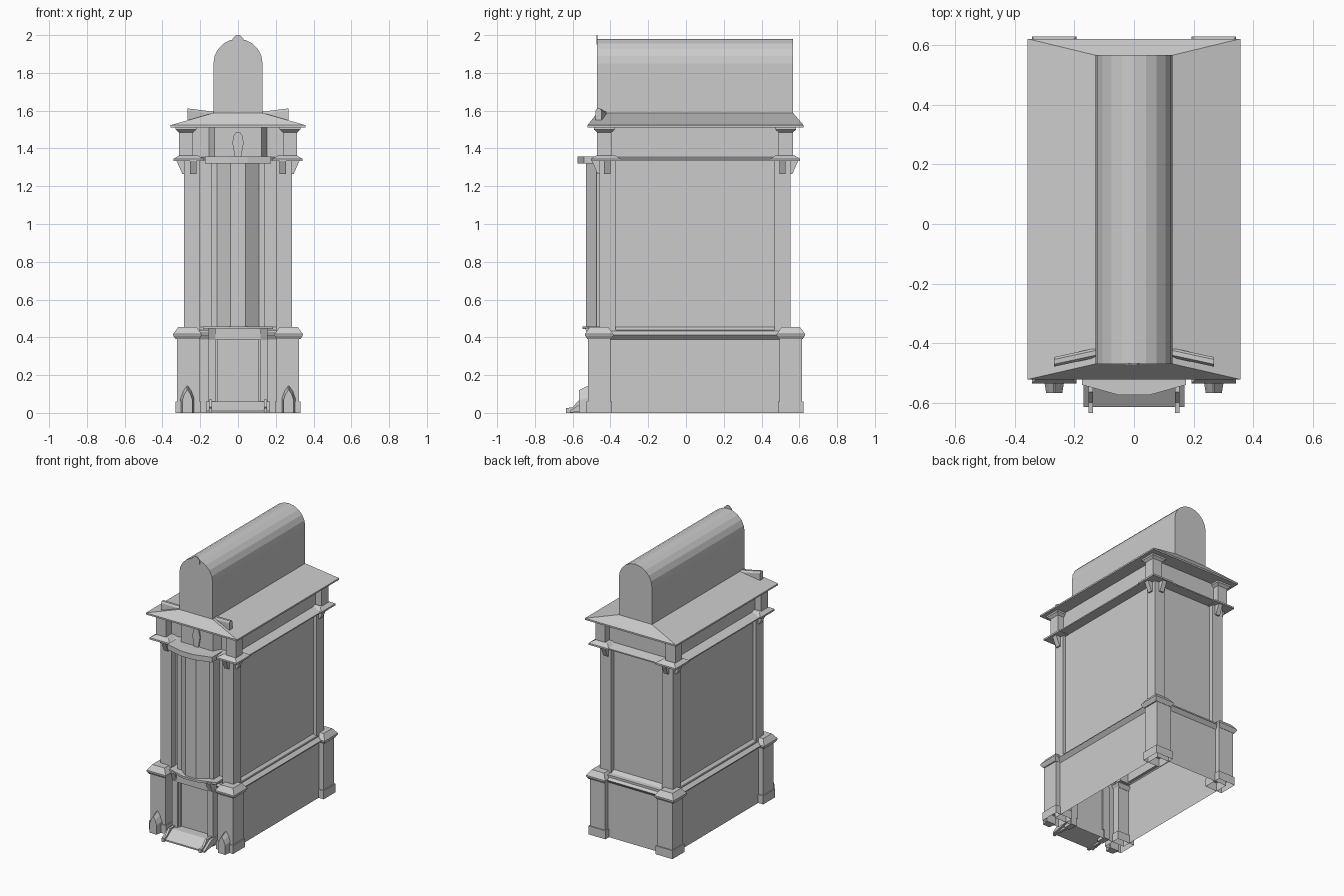
import bpy, bmesh, math

cube = bpy.data.objects.get("Cube")
if cube:
    bpy.data.objects.remove(cube, do_unlink=True)

stone = bpy.data.materials.new("grey_stone")
stone.use_nodes = True
GREY = (0.6, 0.6, 0.6, 1)
stone.diffuse_color = GREY
stone.node_tree.nodes["Principled BSDF"].inputs["Base Color"].default_value = GREY


def loft(name, rings, bottom=True, top=True):
    """Skin a stack of equal-sized point rings, with optional end caps."""
    bm = bmesh.new()
    rows = [[bm.verts.new(p) for p in ring] for ring in rings]
    n = len(rows[0])
    for a, b in zip(rows, rows[1:]):
        for i in range(n):
            j = (i + 1) % n
            bm.faces.new((a[i], a[j], b[j], b[i]))
    ends = [bm.faces.new(rows[0][::-1]), bm.faces.new(rows[-1])]
    bmesh.ops.recalc_face_normals(bm, faces=bm.faces)
    unwanted = [f for f, keep in zip(ends, (bottom, top)) if not keep]
    bmesh.ops.delete(bm, geom=unwanted, context='FACES_ONLY')
    mesh = bpy.data.meshes.new(name)
    bm.to_mesh(mesh)
    bm.free()
    mesh.materials.append(stone)
    obj = bpy.data.objects.new(name, mesh)
    bpy.context.collection.objects.link(obj)
    return obj


def rect(x0, x1, y0, y1, z):
    return [(x0, y0, z), (x1, y0, z), (x1, y1, z), (x0, y1, z)]


def tiers(levels):
    """Rectangular rings, symmetric in x, from (half_width, y0, y1, z)."""
    return [rect(-x, x, y0, y1, z) for x, y0, y1, z in levels]


def box(name, x0, x1, y0, y1, z0, z1):
    return loft(name, [rect(x0, x1, y0, y1, z) for z in (z0, z1)])


def slab(name, outline, z0, z1):
    return loft(name, [[(x, y, z) for x, y in outline] for z in (z0, z1)])


def profile_x(name, outline, x0, x1):
    """Prism of a (y, z) outline along x."""
    return loft(name, [[(x, y, z) for y, z in outline] for x in (x0, x1)])


def profile_y(name, outline, y0, y1):
    """Prism of an (x, z) outline along y."""
    return loft(name, [[(x, y, z) for x, z in outline] for y in (y0, y1)])


def mirrored(half):
    """Complete an outline from its +x half."""
    return half + [(-a, b) for a, b in reversed(half)]


def mirror_x(obj):
    obj.modifiers.new("Mirror", 'MIRROR')
    return obj


def corner(name, cx, ys, levels, bottom=True):
    """Column of (half_size, z) levels on all four corners."""
    for end, cy in zip(("front", "back"), ys):
        rings = [rect(cx - h, cx + h, cy - h, cy + h, z) for h, z in levels]
        mirror_x(loft(end + "_" + name, rings, bottom))


# Hollow body, open underneath, with a sloping ledge between the storeys
loft("body_walls", tiers([(0.29, -0.45, 0.582, 0), (0.29, -0.45, 0.582, 0.44),
                          (0.264, -0.405, 0.52, 0.44), (0.264, -0.405, 0.52, 1.345)]), bottom=False)
loft("base_ledge", tiers([(0.29, -0.45, 0.582, 0.388), (0.315, -0.465, 0.605, 0.413),
                          (0.264, -0.405, 0.52, 0.455)]), bottom=False, top=False)

# Corner piers of the base
BASE_Y = (-0.46, 0.555)
corner("plinth", 0.263, BASE_Y, [(0.067, 0), (0.067, 0.06)], bottom=False)
corner("base_post", 0.263, BASE_Y, [(0.06, 0.06), (0.06, 0.4)])
corner("base_cap", 0.268, BASE_Y, [(0.062, 0.39), (0.075, 0.41), (0.075, 0.418), (0.048, 0.455)])

# Entrance with jambs, lintel, ramp and cheeks
box("door", -0.112, 0.112, -0.475, -0.452, 0.06, 0.385)
mirror_x(box("door_jamb", 0.118, 0.16, -0.51, -0.44, 0.0, 0.39))
mirror_x(box("door_reveal", 0.109, 0.12, -0.495, -0.44, 0.06, 0.385))
box("lintel", -0.12, 0.12, -0.515, -0.44, 0.385, 0.45)
mirror_x(profile_x("lintel_bracket", [(-0.44, 0.385), (-0.51, 0.385), (-0.535, 0.45), (-0.44, 0.45)],
                   0.12, 0.155))
profile_x("entrance_ramp", [(-0.615, 0), (-0.615, 0.01), (-0.54, 0.06), (-0.45, 0.06), (-0.45, 0.03)],
          -0.17, 0.17)
mirror_x(profile_x("ramp_cheek", [(-0.635, 0), (-0.635, 0.025), (-0.6, 0.03), (-0.565, 0.07),
                                  (-0.5, 0.07), (-0.5, 0)], 0.137, 0.153))

# Pointed guard stones on the front posts
ARCH = mirrored([(1.0, 0), (1.0, 0.55), (0.6, 0.82), (0.08, 1.0)])
mirror_x(loft("pointed_guard", [[(0.268 + w * x, y, h * z) for x, z in ARCH]
                                for w, h, y in ((0.036, 0.145, -0.515), (0.027, 0.12, -0.567))]))

# Tall middle storey: corner posts and the canted bay
MAIN_Y = (-0.416, 0.511)
corner("main_post", 0.243, MAIN_Y, [(0.042, 0.43), (0.042, 1.345)])
slab("bay_window", mirrored([(0.14, -0.4), (0.14, -0.475), (0.11, -0.475), (0.04, -0.53)]), 0.45, 1.33)
slab("bay_sill", mirrored([(0.185, -0.4), (0.185, -0.505), (0.05, -0.547)]), 0.443, 0.458)
slab("bay_cornice", mirrored([(0.175, -0.4), (0.175, -0.54), (0.05, -0.575)]), 1.32, 1.357)

# Middle cornice with corner breaks and brackets
loft("main_cornice", tiers([(0.334, -0.493, 0.595, 1.335), (0.334, -0.493, 0.595, 1.343),
                            (0.27, -0.42, 0.53, 1.356)]))
corner("cornice_break", 0.262, (-0.425, 0.525), [(0.079, 1.333), (0.079, 1.345), (0.05, 1.363)])
WEDGE = [(-0.005, 1.265), (0.01, 1.265), (0.042, 1.338), (-0.005, 1.338)]
for end, cy, sign in (("front", MAIN_Y[0], -1), ("back", MAIN_Y[1], 1)):
    mirror_x(profile_x(end + "_bracket", [(cy + sign * (0.042 + d), z) for d, z in WEDGE], 0.22, 0.253))
    mirror_x(profile_y(end + "_side_bracket", [(0.285 + d, z) for d, z in WEDGE], cy - 0.017, cy + 0.017))

# Attic storey
box("attic_walls", -0.264, 0.264, -0.405, 0.52, 1.345, 1.515)
corner("attic_post", 0.275, (-0.432, 0.528), [(0.038, 1.35), (0.038, 1.485), (0.055, 1.5), (0.055, 1.515)])
slab("attic_panel", mirrored([(0.155, -0.4), (0.125, -0.46)]), 1.35, 1.515)
profile_y("attic_emblem", mirrored([(0.016, 1.352), (0.03, 1.43), (0.022, 1.47), (0.01, 1.487)]), -0.469, -0.46)

# Hipped eaves and barrel vault
loft("eaves_roof", tiers([(0.357, -0.522, 0.622, 1.512), (0.357, -0.522, 0.622, 1.523),
                          (0.13, -0.47, 0.567, 1.588)]))
R = 0.13
vault = [(R, 1.58)]
vault += [(R * math.cos(a), 1.85 + R * math.sin(a)) for a in (math.pi * i / 10 for i in range(11))]
vault.append((-R, 1.58))
profile_y("barrel_vault", vault, -0.47, 0.567)
profile_y("vault_crest", mirrored([(0.03, 1.95), (0.03, 1.982), (0.02, 1.988), (0.01, 2.0)]), -0.474, -0.469)

# Slanted bars beside the vault
BAR = [(-0.016, 1.55), (0.016, 1.55), (0.016, 1.6), (0.008, 1.612), (-0.008, 1.612), (-0.016, 1.6)]
mirror_x(loft("roof_bar", [[(x, y + d, z + dz) for d, z in BAR]
                           for x, y, dz in ((0.125, -0.432, -0.018), (0.268, -0.463, 0.0))]))
